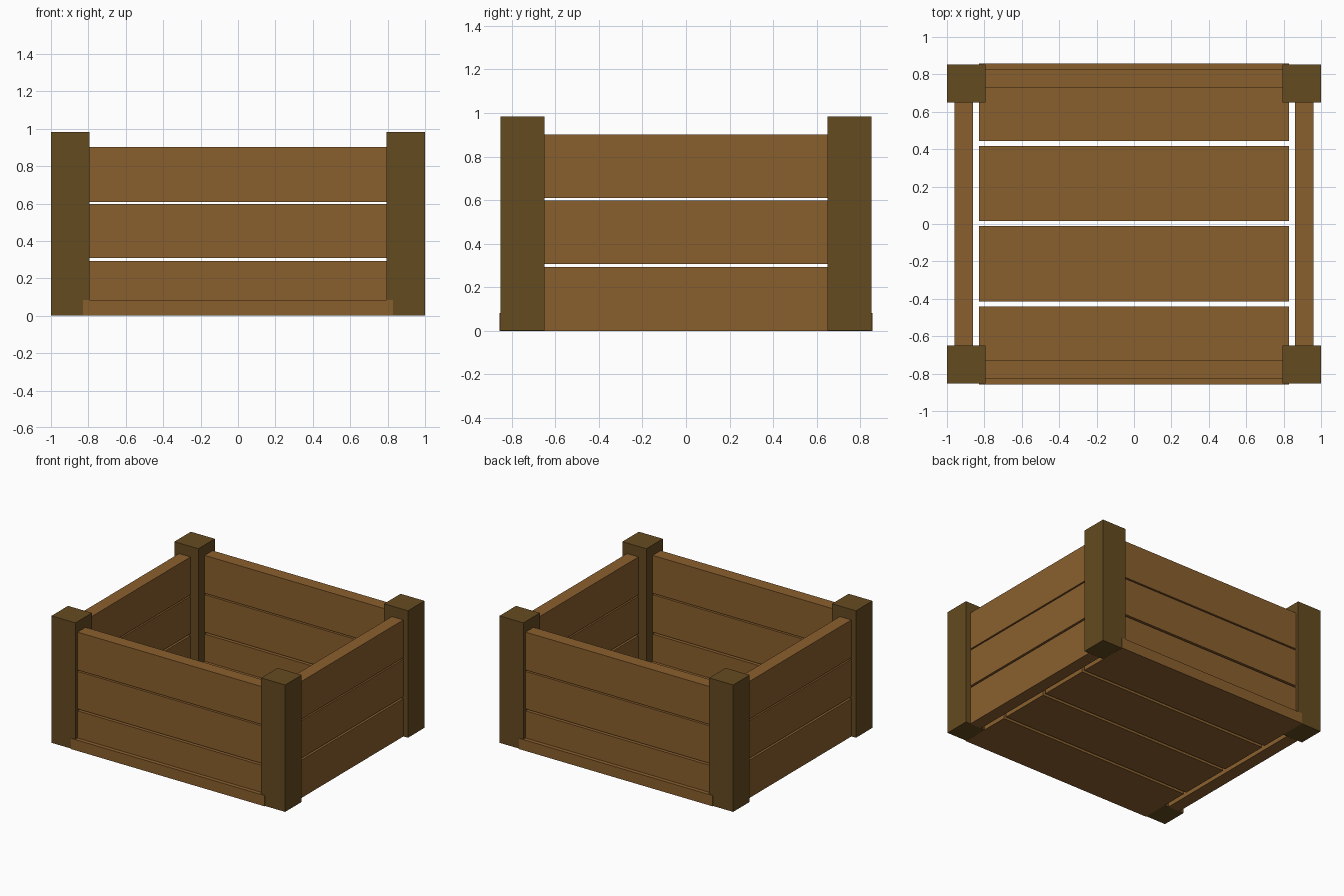
import bpy

if "Cube" in bpy.data.objects:
    bpy.data.objects.remove(bpy.data.objects["Cube"])


def material(name, rgb):
    m = bpy.data.materials.new(name)
    m.diffuse_color = (*rgb, 1.0)
    m.use_nodes = True
    m.node_tree.nodes["Principled BSDF"].inputs["Base Color"].default_value = m.diffuse_color
    return m


plank_wood = material("plank_brown", (0.254, 0.115, 0.027))
post_wood = material("post_dark_brown", (0.130, 0.069, 0.015))


def box(name, xs, ys, zs, mat):
    """Axis-aligned box between the given x, y and z limits."""
    bpy.ops.mesh.primitive_cube_add(size=1, location=[sum(r) / 2 for r in (xs, ys, zs)])
    ob = bpy.context.object
    ob.name = name
    ob.scale = [r[1] - r[0] for r in (xs, ys, zs)]
    bpy.ops.object.transform_apply(location=False, rotation=False, scale=True)
    ob.data.materials.append(mat)
    return ob


def side(lo, hi, sign):
    """Mirror a range to the chosen side of the centre."""
    return (lo, hi) if sign > 0 else (-hi, -lo)


# Corner posts
for sx in (-1, 1):
    for sy in (-1, 1):
        box("corner_post", side(0.795, 1.0, sx), side(0.65, 0.852, sy), (0.001, 0.983), post_wood)

# Floor boards, the outer ones reaching just past the posts
for ys in ((-0.857, -0.44), (-0.415, -0.01), (0.015, 0.418), (0.443, 0.857)):
    box("floor_board", (-0.828, 0.828), ys, (0.0, 0.083), plank_wood)

# Wall planks in three rows with narrow gaps
for row, (lo, hi) in enumerate(((0.0, 0.293), (0.308, 0.598), (0.609, 0.902))):
    for s in (-1, 1):
        box("side_plank", side(0.862, 0.96, s), (-0.65, 0.65), (lo, hi), plank_wood)
        # The lowest end plank rests on the floor boards
        box("end_plank", (-0.795, 0.795), side(0.728, 0.826, s),
            (lo if row else 0.083, hi), plank_wood)
